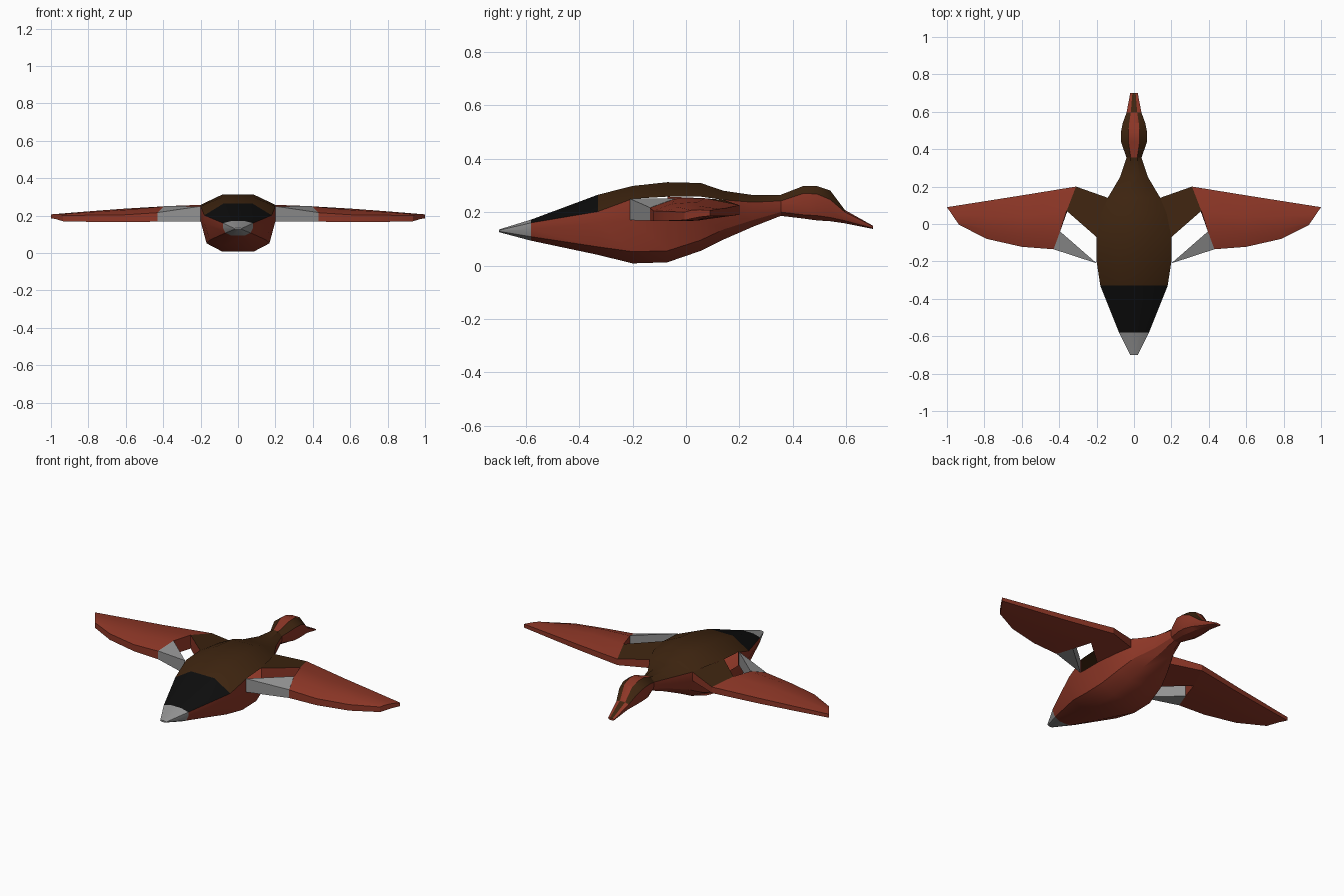
import bpy
import bmesh
import math

cube = bpy.data.objects.get("Cube")
if cube:
    bpy.data.objects.remove(cube, do_unlink=True)


def material(name, rgb):
    m = bpy.data.materials.new(name)
    m.diffuse_color = (*rgb, 1)
    m.use_nodes = True
    node = m.node_tree.nodes["Principled BSDF"]
    node.inputs["Base Color"].default_value = (*rgb, 1)
    node.inputs["Roughness"].default_value = 0.9
    return m


MATS = [material("rust_red", (0.27, 0.038, 0.02)),
        material("dark_brown", (0.048, 0.018, 0.005)),
        material("black", (0.004, 0.004, 0.004)),
        material("grey", (0.29, 0.29, 0.29))]
RED, BROWN, BLACK, GREY = range(4)


def loft(name, rings, rule, caps=(True, True), mirror=False, smooth=0):
    """Skin closed rings; rule(segment, side) gives a material or None for a gap."""
    bm = bmesh.new()
    vs = [[bm.verts.new(p) for p in ring] for ring in rings]
    n = len(rings[0])
    for i in range(len(rings) - 1):
        for j in range(n):
            mat = rule(i, j)
            if mat is None:
                continue
            k = (j + 1) % n
            f = bm.faces.new((vs[i][j], vs[i][k], vs[i + 1][k], vs[i + 1][j]))
            f.material_index = mat
    for use, ring, seg in ((caps[0], vs[0], 0), (caps[1], vs[-1], len(rings) - 2)):
        if use:
            bm.faces.new(ring).material_index = rule(seg, 2)
    bmesh.ops.recalc_face_normals(bm, faces=bm.faces)
    mesh = bpy.data.meshes.new(name)
    bm.to_mesh(mesh)
    bm.free()
    for m in MATS:
        mesh.materials.append(m)
    ob = bpy.data.objects.new(name, mesh)
    bpy.context.collection.objects.link(ob)
    if mirror:
        ob.modifiers.new("both_sides", "MIRROR")
    if smooth:
        bpy.ops.object.select_all(action="DESELECT")
        ob.select_set(True)
        bpy.context.view_layer.objects.active = ob
        bpy.ops.object.shade_smooth_by_angle(angle=math.radians(smooth))
    return ob


# Body, tail, neck, head and beak: y, half width, then heights of
# back, shoulder, flank, belly edge and belly
STATIONS = [
    (-0.70, 0.02, 0.135, 0.132, 0.130, 0.128, 0.125),
    (-0.58, 0.08, 0.172, 0.160, 0.135, 0.108, 0.093),
    (-0.33, 0.18, 0.265, 0.202, 0.160, 0.070, 0.040),
    (-0.20, 0.20, 0.298, 0.250, 0.170, 0.052, 0.008),
    (-0.07, 0.20, 0.312, 0.258, 0.170, 0.055, 0.012),
    (0.055, 0.175, 0.309, 0.258, 0.180, 0.095, 0.055),
    (0.14, 0.14, 0.280, 0.246, 0.195, 0.135, 0.097),
    (0.25, 0.075, 0.264, 0.237, 0.205, 0.170, 0.145),
    (0.355, 0.04, 0.265, 0.242, 0.220, 0.200, 0.186),
    (0.44, 0.07, 0.298, 0.270, 0.225, 0.190, 0.176),
    (0.49, 0.07, 0.298, 0.268, 0.225, 0.187, 0.169),
    (0.54, 0.06, 0.281, 0.247, 0.210, 0.180, 0.166),
    (0.595, 0.04, 0.208, 0.200, 0.185, 0.168, 0.158),
    (0.70, 0.02, 0.149, 0.147, 0.144, 0.140, 0.137),
]


def body_ring(y, w, back, shoulder, flank, edge, belly):
    half = [(0.43 * w, back), (w, shoulder), (w, flank), (0.84 * w, edge), (0.42 * w, belly)]
    return [(x, y, z) for x, z in half] + [(-x, y, z) for x, z in reversed(half)]


def body_colour(i, j):
    if i == 0:
        return GREY                      # tail tip
    if j in (1, 7) and 3 <= i <= 5:
        return None                      # open sides at the wing roots
    upper = j in (0, 8, 9)
    if i == 1:
        return BLACK if upper else RED   # rump
    if i == 12:
        return BROWN if j == 9 else RED  # beak
    if i >= 8:
        return BROWN if j in (0, 8) else RED  # head with a red crown stripe
    return BROWN if upper else RED


loft("body", [body_ring(*s) for s in STATIONS], body_colour, smooth=28)

# Wing panels: chord points (x, y) front to back, top heights, bottom heights
ROOT = ([(0.31, 0.20), (0.36, 0.07), (0.395, -0.04), (0.43, -0.135)],
        (0.226, 0.252, 0.25, 0.216), (0.19, 0.172, 0.17, 0.168))


def chord(front, back, tops, bottoms):
    pts = [tuple(a + (b - a) * t for a, b in zip(front, back)) for t in (0, 0.4, 0.75, 1)]
    return pts, tops, bottoms


def wing_ring(pts, tops, bottoms):
    upper = [(x, y, z) for (x, y), z in zip(pts, tops)]
    lower = [(x, y, z) for (x, y), z in zip(pts, bottoms)]
    return upper + lower[::-1]


PANELS = [ROOT,
          chord((0.60, 0.153), (0.60, -0.122), (0.216, 0.238, 0.231, 0.205), (0.185, 0.168, 0.166, 0.166)),
          chord((0.79, 0.123), (0.785, -0.08), (0.212, 0.224, 0.219, 0.203), (0.185, 0.169, 0.167, 0.167)),
          chord((1.00, 0.09), (0.935, -0.005), (0.207, 0.209, 0.207, 0.20), (0.186, 0.182, 0.175, 0.17))]
loft("wings", [wing_ring(*p) for p in PANELS], lambda i, j: RED, mirror=True, smooth=20)

# Shoulder struts: brown on top, red elsewhere, open into the body
inner = [(0.14, 0.14, 0.246), (0.20, -0.07, 0.258), (0.20, -0.07, 0.17), (0.14, 0.14, 0.195)]
outer = [(0.31, 0.20, 0.226), (0.36, 0.07, 0.252), (0.36, 0.07, 0.172), (0.31, 0.20, 0.19)]
loft("wing_shoulders", [inner, outer], lambda i, j: BROWN if j == 0 else RED,
     caps=(False, False), mirror=True)

# Grey wedges joining the trailing edges to the flanks
low = [(0.20, -0.21, 0.17), (0.43, -0.135, 0.168), (0.395, -0.04, 0.17)]
high = [(0.20, -0.21, 0.25), (0.43, -0.135, 0.217), (0.395, -0.04, 0.251)]
loft("wing_wedges", [low, high], lambda i, j: GREY, mirror=True)
